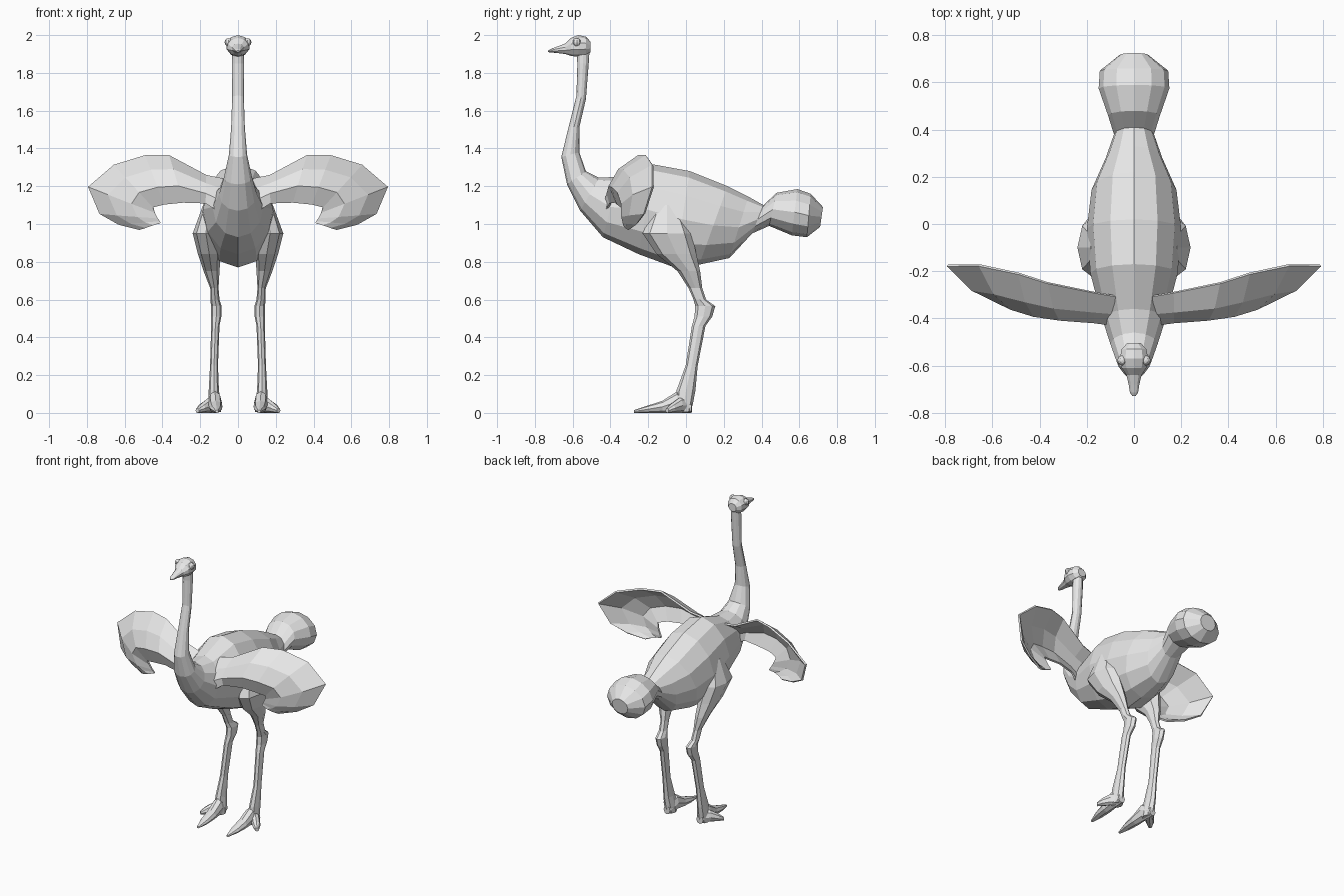
import bpy, bmesh, math
from mathutils import Vector

if "Cube" in bpy.data.objects:
    bpy.data.objects.remove(bpy.data.objects["Cube"])

grey = bpy.data.materials.new("plain_grey")
grey.diffuse_color = (0.8, 0.8, 0.8, 1)
grey.use_nodes = True
grey.node_tree.nodes["Principled BSDF"].inputs["Base Color"].default_value = grey.diffuse_color


def finish(name, bm, mirror=False, thickness=0):
    bmesh.ops.remove_doubles(bm, verts=bm.verts, dist=0.0005)
    bmesh.ops.recalc_face_normals(bm, faces=bm.faces)
    mesh = bpy.data.meshes.new(name)
    bm.to_mesh(mesh)
    bm.free()
    mesh.materials.append(grey)
    obj = bpy.data.objects.new(name, mesh)
    bpy.context.collection.objects.link(obj)
    if thickness:
        mod = obj.modifiers.new("thickness", 'SOLIDIFY')
        mod.thickness, mod.offset = thickness, 0
    if mirror:
        obj.modifiers.new("mirror", 'MIRROR')
    return obj


def loft(name, stations, sides, mirror=False):
    """Each station is centre, first half axis, second half axis."""
    bm = bmesh.new()
    rings = []
    for c, u, v in stations:
        c, u, v = Vector(c), Vector(u), Vector(v)
        rings.append([bm.verts.new(c + u * math.sin(a) + v * math.cos(a))
                      for a in (2 * math.pi * i / sides for i in range(sides))])
    for r, s in zip(rings, rings[1:]):
        for i in range(sides):
            j = (i + 1) % sides
            bm.faces.new((r[i], r[j], s[j], s[i]))
    bm.faces.new(rings[0])
    bm.faces.new(rings[-1])
    return finish(name, bm, mirror)


def upright(y1, z1, y2, z2, w):
    """Ring spanning a back point and a belly point, with half width w."""
    return ((0, (y1 + y2) / 2, (z1 + z2) / 2), (w, 0, 0),
            (0, (y1 - y2) / 2, (z1 - z2) / 2))


def level(x, y, z, rx, ry):
    return ((x, y, z), (rx, 0, 0), (0, ry, 0))


# Neck, body and tail in one skin
loft("neck_body_tail", [upright(*s) for s in (
    (-.51, 1.93, -.58, 1.91, .03),
    (-.515, 1.85, -.575, 1.85, .033),
    (-.53, 1.66, -.58, 1.68, .031),
    (-.565, 1.51, -.62, 1.52, .036),
    (-.565, 1.38, -.66, 1.355, .048),
    (-.53, 1.28, -.63, 1.21, .075),
    (-.46, 1.245, -.56, 1.07, .10),
    (-.36, 1.25, -.44, .93, .135),
    (-.17, 1.315, -.25, .84, .185),
    (.02, 1.28, -.06, .77, .20),
    (.22, 1.20, .07, .785, .18),
    (.33, 1.145, .23, .82, .12),
    (.41, 1.10, .35, .95, .085),
    (.48, 1.165, .44, .99, .11),
    (.59, 1.185, .56, .94, .15),
    (.66, 1.16, .64, .93, .145),
    (.725, 1.09, .71, .985, .06))], 12)

# Head tapering into the beak
loft("head_and_beak", [upright(y, zt, y, zb, w) for y, zt, zb, w in (
    (-.505, 1.965, 1.91, .03),
    (-.53, 1.992, 1.89, .055),
    (-.57, 2.0, 1.885, .063),
    (-.61, 1.985, 1.89, .055),
    (-.64, 1.955, 1.90, .034),
    (-.68, 1.94, 1.905, .024),
    (-.715, 1.927, 1.908, .018),
    (-.73, 1.918, 1.91, .007))], 10)

# Eyes
bm = bmesh.new()
bmesh.ops.create_uvsphere(bm, u_segments=8, v_segments=6, radius=.022)
bmesh.ops.translate(bm, verts=bm.verts, vec=(.049, -.578, 1.962))
finish("eyes", bm, mirror=True)

# Thighs, hocks and shins
loft("legs", [level(*s) for s in (
    (.15, -.10, 1.10, .035, .06),
    (.17, -.10, .95, .07, .13),
    (.152, -.05, .84, .06, .105),
    (.14, .015, .75, .042, .06),
    (.125, .05, .66, .022, .036),
    (.122, .073, .60, .024, .033),
    (.115, .102, .565, .028, .053),
    (.115, .092, .51, .027, .047),
    (.12, .067, .46, .022, .036),
    (.127, .03, .25, .021, .032),
    (.128, .0, .12, .027, .05),
    (.125, -.01, .05, .034, .047),
    (.125, -.015, .005, .035, .04))], 8, mirror=True)


# Toes: rings standing across the toe direction
def toe(name, start, end, sizes):
    start, end = Vector(start), Vector(end)
    side = (end - start).cross(Vector((0, 0, 1))).normalized()
    rings = []
    for t, w, h in sizes:
        p = start.lerp(end, t)
        rings.append(((p.x, p.y, h / 2), side * w, (0, 0, h / 2)))
    loft(name, rings, 8, mirror=True)


toe("main_toes", (.125, .03, 0), (.112, -.275, 0),
    ((0, .025, .06), (.25, .036, .115), (.5, .036, .065),
     (.75, .03, .04), (1, .008, .015)))
toe("side_toes", (.125, 0, 0), (.215, -.10, 0),
    ((0, .025, .08), (.35, .028, .08), (.75, .026, .05), (1, .013, .025)))

# Wings: cupped fans from an upper rim to a lower rim
ribs = (((.05, -.31, 1.23), (.06, -.44, 1.04)),
        ((.17, -.29, 1.255), (.17, -.40, 1.11)),
        ((.365, -.25, 1.36), (.29, -.37, 1.115)),
        ((.49, -.21, 1.36), (.39, -.36, 1.105)),
        ((.655, -.175, 1.31), (.45, -.34, 1.09)),
        ((.79, -.175, 1.195), (.44, -.33, 1.06)),
        ((.73, -.22, 1.055), (.425, -.325, 1.03)),
        ((.63, -.26, 1.0), (.415, -.32, 1.015)),
        ((.52, -.30, .972), (.41, -.32, 1.005)))
bm = bmesh.new()
grid = []
for k, (top, low) in enumerate(ribs):
    top, low = Vector(top), Vector(low)
    cup = (.04, .06, .085, .09, .085, .07, .055, .035, .015)[k]
    row = []
    for t in (0, .3, .65, 1):
        p = top.lerp(low, t)
        p.y -= cup * math.sin(math.pi * t)
        row.append(bm.verts.new(p))
    grid.append(row)
for a, b in zip(grid, grid[1:]):
    for i in range(3):
        bm.faces.new((a[i], a[i + 1], b[i + 1], b[i]))
finish("wings", bm, mirror=True, thickness=.012)
